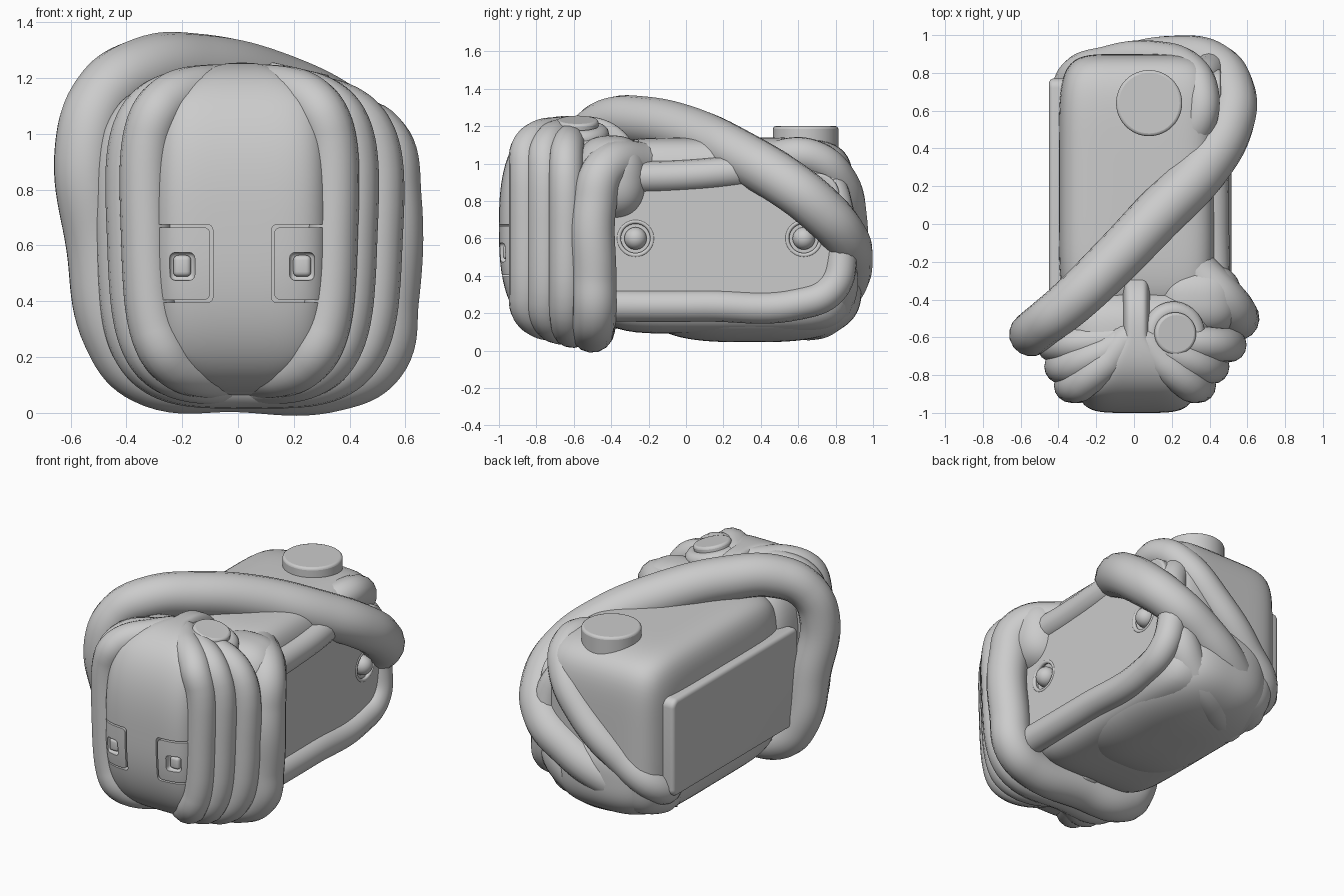
import bpy, bmesh
from math import pi, sin, cos, radians
from mathutils import Vector

if "Cube" in bpy.data.objects:
    bpy.data.objects.remove(bpy.data.objects["Cube"])


def activate(ob):
    bpy.ops.object.select_all(action='DESELECT')
    ob.select_set(True)
    bpy.context.view_layer.objects.active = ob


def smooth(ob, angle=35):
    activate(ob)
    bpy.ops.object.shade_smooth_by_angle(angle=radians(angle))
    return ob


def from_bmesh(name, bm):
    me = bpy.data.meshes.new(name)
    bm.to_mesh(me)
    bm.free()
    ob = bpy.data.objects.new(name, me)
    bpy.context.collection.objects.link(ob)
    return ob


def superbox(name, loc, half, n, m=None, cuts=24, wedge=None):
    """Rounded block: n = squareness across x, m = squareness of the y-z outline."""
    m = m or n
    bm = bmesh.new()
    bmesh.ops.create_cube(bm, size=2)
    bmesh.ops.subdivide_edges(bm, edges=bm.edges[:], cuts=cuts, use_grid_fill=True)
    for v in bm.verts:
        x, y, z = (abs(c) for c in v.co)
        k = (x ** n + (y ** m + z ** m) ** (n / m)) ** (1 / n)
        p = Vector([c / k * h for c, h in zip(v.co, half)])
        if wedge:  # narrows toward the rear
            t = min(1, max(0, (p.y / half[1] + 0.75) / 0.75))
            p.x *= 1 - wedge * t
        v.co = Vector(loc) + p
    return smooth(from_bmesh(name, bm), 60)


def bevel_box(name, lo, hi, bevel=0.02, corner=0.0):
    """Box with softened edges; corner rounds its x-running edges first."""
    lo, hi = Vector(lo), Vector(hi)
    bm = bmesh.new()
    bmesh.ops.create_cube(bm, size=1)
    for v in bm.verts:
        v.co = (lo + hi) / 2 + Vector([c * d for c, d in zip(v.co, hi - lo)])
    if corner:
        ed = [e for e in bm.edges if abs(e.verts[0].co.x - e.verts[1].co.x) > 1e-4]
        bmesh.ops.bevel(bm, geom=ed, offset=corner, segments=8, profile=0.5, affect='EDGES')
    ed = [e for e in bm.edges if e.calc_face_angle(0) > 0.5]
    bmesh.ops.bevel(bm, geom=ed, offset=bevel, segments=4, profile=0.5, affect='EDGES')
    return smooth(from_bmesh(name, bm))


def tube(name, pts, radius, cyclic=False, res=10, swell=None):
    cu = bpy.data.curves.new(name, 'CURVE')
    cu.dimensions = '3D'
    cu.bevel_depth = radius
    cu.bevel_resolution = 6
    cu.resolution_u = res
    cu.use_fill_caps = True
    sp = cu.splines.new('BEZIER')
    sp.bezier_points.add(len(pts) - 1)
    for i, (bp, p) in enumerate(zip(sp.bezier_points, pts)):
        bp.co = p
        bp.handle_left_type = bp.handle_right_type = 'AUTO'
        bp.radius = (swell or {}).get(i, 1)
    sp.use_cyclic_u = cyclic
    ob = bpy.data.objects.new(name, cu)
    bpy.context.collection.objects.link(ob)
    activate(ob)
    bpy.ops.object.convert(target='MESH')
    return smooth(bpy.context.object, 60)


def disc(name, loc, r, depth, rot=(0, 0, 0), bevel=0.015):
    bpy.ops.mesh.primitive_cylinder_add(vertices=48, radius=r, depth=depth, location=loc, rotation=rot)
    ob = bpy.context.object
    ob.name = name
    if bevel:
        m = ob.modifiers.new('Bevel', 'BEVEL')
        m.width, m.segments = bevel, 3
    return smooth(ob)


def ring(name, loc, rot, r, thick):
    bpy.ops.mesh.primitive_torus_add(location=loc, rotation=rot, major_radius=r, minor_radius=thick,
                                     major_segments=40, minor_segments=12)
    bpy.context.object.name = name
    smooth(bpy.context.object, 60)


def carve(ob, cutter, op='DIFFERENCE'):
    m = ob.modifiers.new('Carve', 'BOOLEAN')
    m.operation, m.object, m.solver = op, cutter, 'EXACT'
    activate(ob)
    bpy.ops.object.modifier_apply(modifier=m.name)
    bpy.data.objects.remove(cutter)
    smooth(ob, 30)


# main body and its rounded belly
superbox('body', (0.02, 0.2, 0.615), (0.42, 0.7, 0.525), 6)
superbox('belly', (0.02, 0.34, 0.36), (0.42, 0.6, 0.315), 3)

# side panels
bevel_box('left_panel', (-0.45, -0.5, 0.28), (-0.2, 0.77, 0.9), 0.025, 0.05)
right_panel = bevel_box('right_panel', (0.2, -0.5, 0.25), (0.46, 0.82, 0.95), 0.015, 0.12)

# studs in round sockets on the right side
for y in (-0.27, 0.63):
    carve(right_panel, disc('socket_cutter', (0.47, y, 0.6), 0.09, 0.09, (0, pi / 2, 0), 0))
    ring('socket_rim', (0.452, y, 0.6), (0, pi / 2, 0), 0.09, 0.012)
    bpy.ops.mesh.primitive_uv_sphere_add(radius=0.06, location=(0.44, y, 0.6), segments=32, ring_count=16)
    bpy.context.object.name = 'stud'
    smooth(bpy.context.object, 60)
wn = right_panel.modifiers.new('Flat shading', 'WEIGHTED_NORMAL')
wn.keep_sharp = True

# head core and face plate
superbox('head_core', (0.02, -0.6, 0.63), (0.43, 0.3, 0.57), 4, 3)
face_args = ((0.013, -0.6, 0.66), (0.327, 0.4, 0.595), 5, 2.7, 32, 0.75)
face = superbox('face_plate', *face_args)

# eye plates follow the face, each with a square pocket and pupil
for xc, lo, hi in ((-0.2, -0.31, -0.1), (0.23, 0.13, 0.337)):
    carve(face, bevel_box('eye_cutter', (lo - 0.01 - (xc < 0) * 0.1, -1.1, 0.395),
                          (hi + 0.01 + (xc > 0) * 0.1, -0.85, 0.675), 0.02))
    eye = superbox('eye_plate', *face_args)
    carve(eye, bevel_box('eye_block', (lo, -1.1, 0.405), (hi, -0.8, 0.665), 0.022), 'INTERSECT')
    carve(eye, bevel_box('pupil_cutter', (xc - 0.045, -1.1, 0.475), (xc + 0.045, -0.95, 0.575), 0.02))
    bevel_box('pupil', (xc - 0.032, -0.978, 0.488), (xc + 0.032, -0.88, 0.565), 0.018)

# stacked bands fanning around the head: left x, right x, side y, bottom z, top z
for xl, xr, ys, zb, zt in ((-0.42, 0.43, -0.855, 0.05, 1.25),
                           (-0.47, 0.50, -0.755, 0.03, 1.24),
                           (-0.51, 0.59, -0.64, 0.015, 1.215)):
    r, pts = 0.092, []
    for k in range(40):
        a = 2 * pi * k / 40
        px = abs(cos(a)) ** 0.5 * (1 if cos(a) > 0 else -1)
        pz = abs(sin(a)) ** 0.5 * (1 if sin(a) > 0 else -1)
        pts.append(((xl + xr) / 2 + px * ((xr - xl) / 2 - r) * (1 + 0.05 * pz),
                    -0.6 + (ys + 0.6) * min(1, 1.15 * abs(px)) ** 0.9,
                    (zb + zt) / 2 + pz * ((zt - zb) / 2 - r)))
    tube('head_band', pts, r, True, 3)

# long strap: over the right cheek, under the head, up the left, across the top and down the back
tube('long_strap', [
    (0.08, 0.05, 0.92), (0.32, -0.24, 1.0), (0.5, -0.43, 0.97), (0.54, -0.49, 0.77), (0.53, -0.49, 0.4),
    (0.49, -0.49, 0.2), (0.35, -0.5, 0.125), (0, -0.5, 0.12), (-0.33, -0.5, 0.15), (-0.44, -0.52, 0.28),
    (-0.5, -0.55, 0.6), (-0.54, -0.58, 0.95), (-0.48, -0.53, 1.13), (-0.34, -0.42, 1.22),
    (-0.13, -0.22, 1.225), (0.12, 0.04, 1.16), (0.36, 0.29, 1.04), (0.5, 0.53, 0.9), (0.51, 0.7, 0.77),
    (0.42, 0.84, 0.62), (0.22, 0.88, 0.48), (-0.06, 0.82, 0.32), (-0.28, 0.68, 0.22), (-0.25, 0.5, 0.25)],
    0.118, swell={13: 1.07, 14: 1.13, 15: 1.17, 16: 1.17, 17: 1.14, 18: 1.12, 19: 1.05, 22: 0.9, 23: 0.8})
superbox('strap_root', (0.33, -0.4, 0.92), (0.24, 0.2, 0.23), 2.5)

# inner strap hugging the rear cap
tube('inner_strap', [(0.22, 0.4, 0.95), (0.34, 0.55, 1.04), (0.35, 0.7, 1.02), (0.29, 0.81, 0.92),
                     (0.12, 0.87, 0.72), (-0.12, 0.85, 0.5), (-0.33, 0.74, 0.31), (-0.3, 0.6, 0.28)], 0.098)

# lower strap passing under the rear
tube('lower_strap', [(0.3, 0.68, 0.6), (0.34, 0.8, 0.44), (0.24, 0.79, 0.27), (0, 0.7, 0.17),
                     (-0.28, 0.5, 0.2)], 0.11)

# side frame rails
tube('side_rail_lower', [(0.43, -0.5, 0.24), (0.43, 0.1, 0.24), (0.43, 0.6, 0.25), (0.43, 0.78, 0.33),
                         (0.41, 0.83, 0.5), (0.38, 0.8, 0.8), (0.26, 0.74, 0.95)], 0.085)
tube('side_rail_upper', [(0.43, -0.5, 0.93), (0.42, -0.1, 0.93), (0.41, 0.3, 0.96), (0.36, 0.6, 0.99)], 0.085)

# round caps on top
disc('rear_cap', (0.08, 0.64, 1.135), 0.175, 0.13)
disc('front_cap', (0.215, -0.58, 1.2), 0.112, 0.07, (0, radians(13), 0))
ring('front_cap_collar', (0.21, -0.58, 1.155), (0, radians(13), 0), 0.12, 0.05)
